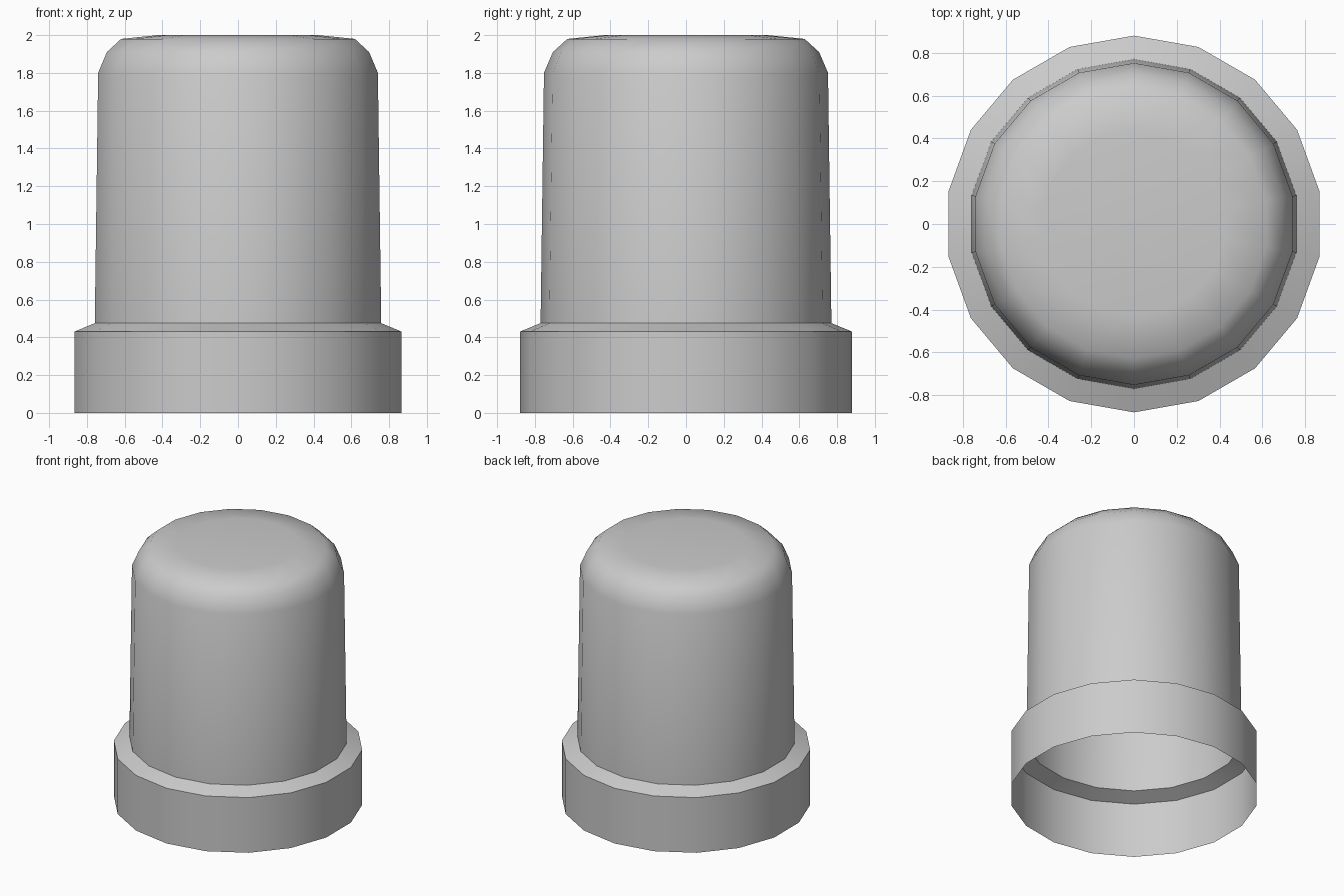
import bpy, bmesh, math

cube = bpy.data.objects.get("Cube")
if cube:
    bpy.data.objects.remove(cube, do_unlink=True)

SIDES = 18

# One plain grey material
grey = bpy.data.materials.new("plain grey")
grey.use_nodes = True
colour = (0.6, 0.6, 0.6, 1)
grey.diffuse_color = colour
grey.node_tree.nodes["Principled BSDF"].inputs["Base Color"].default_value = colour


def lathe(name, profile, capped):
    """Turn a (radius, height) profile into a thin shell, optionally capped on top."""
    bm = bmesh.new()
    rings = []
    for r, z in profile:
        angles = [math.pi / 2 + math.tau * i / SIDES for i in range(SIDES)]
        rings.append([bm.verts.new((r * math.cos(a), r * math.sin(a), z)) for a in angles])
    for low, high in zip(rings, rings[1:]):
        for i in range(SIDES):
            j = (i + 1) % SIDES
            bm.faces.new((low[i], low[j], high[j], high[i]))
    if capped:
        bm.faces.new(rings[-1])
    mesh = bpy.data.meshes.new(name)
    bm.to_mesh(mesh)
    bm.free()
    mesh.materials.append(grey)
    obj = bpy.data.objects.new(name, mesh)
    bpy.context.collection.objects.link(obj)
    bpy.ops.object.select_all(action="DESELECT")
    obj.select_set(True)
    bpy.context.view_layer.objects.active = obj
    bpy.ops.object.shade_smooth_by_angle(angle=math.radians(45))
    return obj


# Open collar with its sloping ledge
lathe("base_collar", [(0.88, 0), (0.88, 0.43), (0.77, 0.475)], False)

# Tapered cap with a rounded shoulder and flat top
lathe("cap_body", [(0.77, 0.475), (0.752, 1.8), (0.705, 1.91),
                   (0.628, 1.98), (0.43, 2.0)], True)
